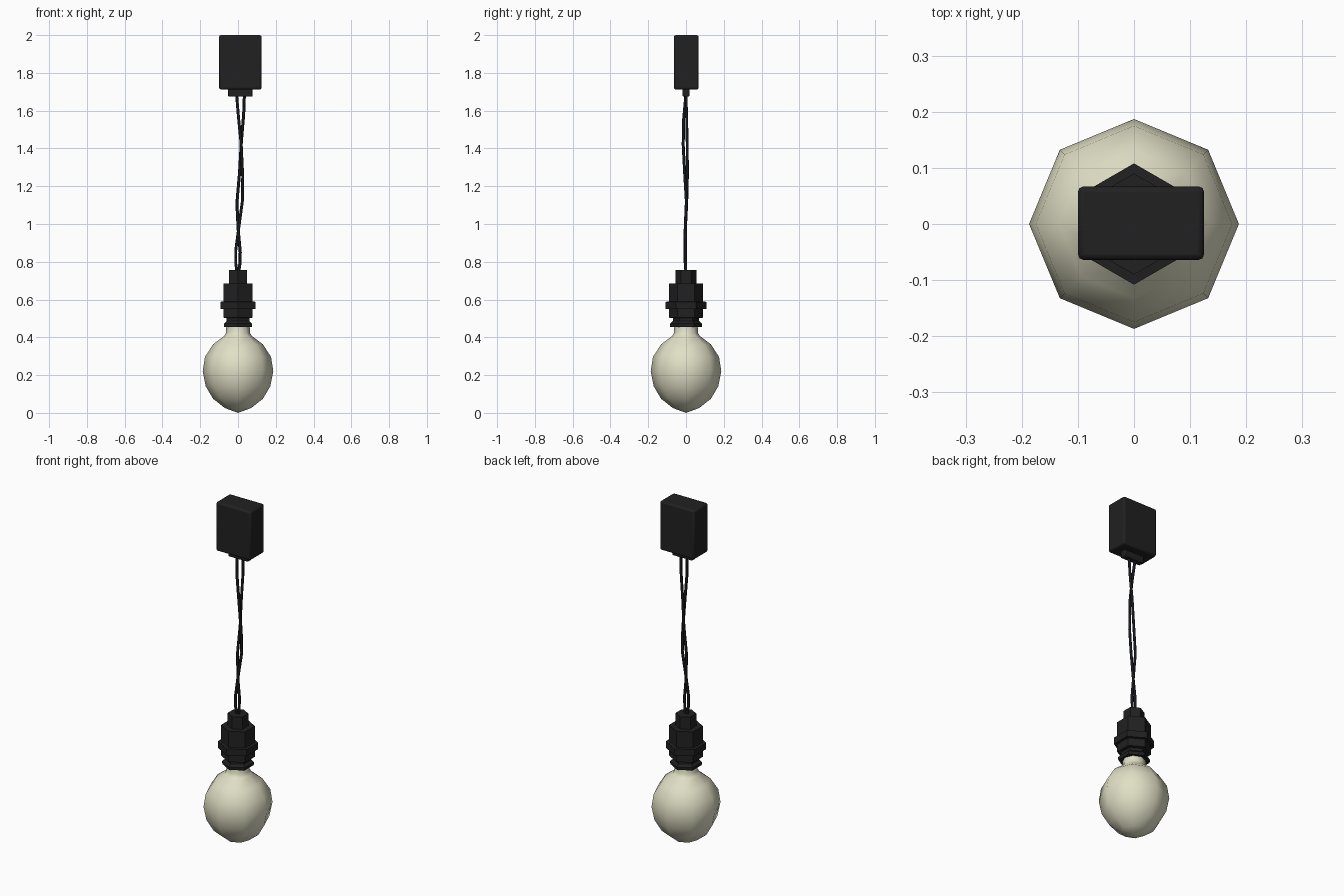
import bpy
import math

cube = bpy.data.objects.get("Cube")
if cube:
    bpy.data.objects.remove(cube, do_unlink=True)


def material(name, rgb):
    m = bpy.data.materials.new(name)
    m.use_nodes = True
    m.diffuse_color = (*rgb, 1)
    bsdf = next(n for n in m.node_tree.nodes if n.type == 'BSDF_PRINCIPLED')
    bsdf.inputs["Base Color"].default_value = (*rgb, 1)
    return m


black = material("black_plastic", (0.015, 0.015, 0.015))
wire_black = material("wire_black", (0.008, 0.009, 0.011))
glass = material("warm_white_glass", (0.75, 0.74, 0.56))


def lathe(name, profile, sides, mat, turn=0.0):
    """Revolve (radius, z) points; zero radius makes a pole."""
    verts, rings, faces = [], [], []
    for r, z in profile:
        count = sides if r > 0 else 1
        rings.append([len(verts) + i % count for i in range(sides)])
        for i in range(count):
            a = turn + math.tau * i / sides
            verts.append((r * math.cos(a), r * math.sin(a), z))
    for low, high in zip(rings, rings[1:]):
        for i in range(sides):
            j = (i + 1) % sides
            quad = [low[i], low[j], high[j], high[i]]
            faces.append(list(dict.fromkeys(quad)))
    mesh = bpy.data.meshes.new(name)
    mesh.from_pydata(verts, [], faces)
    mesh.materials.append(mat)
    ob = bpy.data.objects.new(name, mesh)
    bpy.context.collection.objects.link(ob)
    return ob


def box(name, low, high, bevel):
    bpy.ops.mesh.primitive_cube_add(
        size=1, location=[(a + b) / 2 for a, b in zip(low, high)])
    ob = bpy.context.object
    ob.name = name
    ob.scale = [b - a for a, b in zip(low, high)]
    bpy.ops.object.transform_apply(location=False, rotation=False, scale=True)
    mod = ob.modifiers.new("soft_edges", 'BEVEL')
    mod.width, mod.segments = bevel, 2
    ob.data.materials.append(black)
    smooth(ob, 40)


def smooth(ob, angle):
    bpy.ops.object.select_all(action='DESELECT')
    ob.select_set(True)
    bpy.context.view_layer.objects.active = ob
    bpy.ops.object.shade_smooth_by_angle(angle=math.radians(angle))


def wire(name, points):
    curve = bpy.data.curves.new(name, 'CURVE')
    curve.dimensions = '3D'
    curve.bevel_depth = 0.008
    curve.bevel_resolution = 1
    curve.use_fill_caps = True
    spline = curve.splines.new('POLY')
    spline.points.add(len(points) - 1)
    for p, co in zip(spline.points, points):
        p.co = (*co, 1)
    curve.materials.append(wire_black)
    ob = bpy.data.objects.new(name, curve)
    bpy.context.collection.objects.link(ob)


# Ceiling box and the cable clamp beneath it
box("ceiling_box", (-0.1, -0.064, 1.712), (0.125, 0.067, 2.0), 0.01)
box("cable_clamp", (-0.052, -0.018, 1.675), (0.077, 0.018, 1.72), 0.004)

# Two loosely twisted wires
wire("wire_a", [(-0.008, 0, 1.69), (0.003, -0.012, 1.56), (0.017, -0.015, 1.42),
                (0.025, -0.006, 1.25), (0.023, 0.002, 1.12), (0.004, -0.004, 0.98),
                (-0.012, -0.006, 0.86), (-0.012, -0.004, 0.79), (-0.004, 0, 0.74)])
wire("wire_b", [(0.034, 0, 1.69), (0.03, 0.003, 1.58), (0.018, 0.006, 1.44),
                (0.008, 0.008, 1.27), (-0.006, 0.004, 1.11), (0.001, -0.003, 0.97),
                (0.012, -0.003, 0.85), (0.01, -0.003, 0.79), (0.003, 0, 0.74)])

# Hexagonal stepped lamp socket, corners toward front and back
socket = lathe("lamp_socket", [
    (0, 0.455), (0.084, 0.455), (0.086, 0.472), (0.07, 0.486), (0.07, 0.502),
    (0.09, 0.504), (0.09, 0.55), (0.108, 0.55), (0.108, 0.588), (0.09, 0.59),
    (0.09, 0.685), (0.055, 0.685), (0.055, 0.757), (0, 0.757)], 6, black, math.pi / 6)
smooth(socket, 30)

# Eight-sided smooth bulb with a short neck
bulb = lathe("bulb", [
    (0, 0), (0.07, 0.026), (0.132, 0.075), (0.171, 0.141), (0.187, 0.22),
    (0.175, 0.296), (0.132, 0.363), (0.072, 0.408), (0.063, 0.425),
    (0.062, 0.46)], 8, glass)
smooth(bulb, 80)
